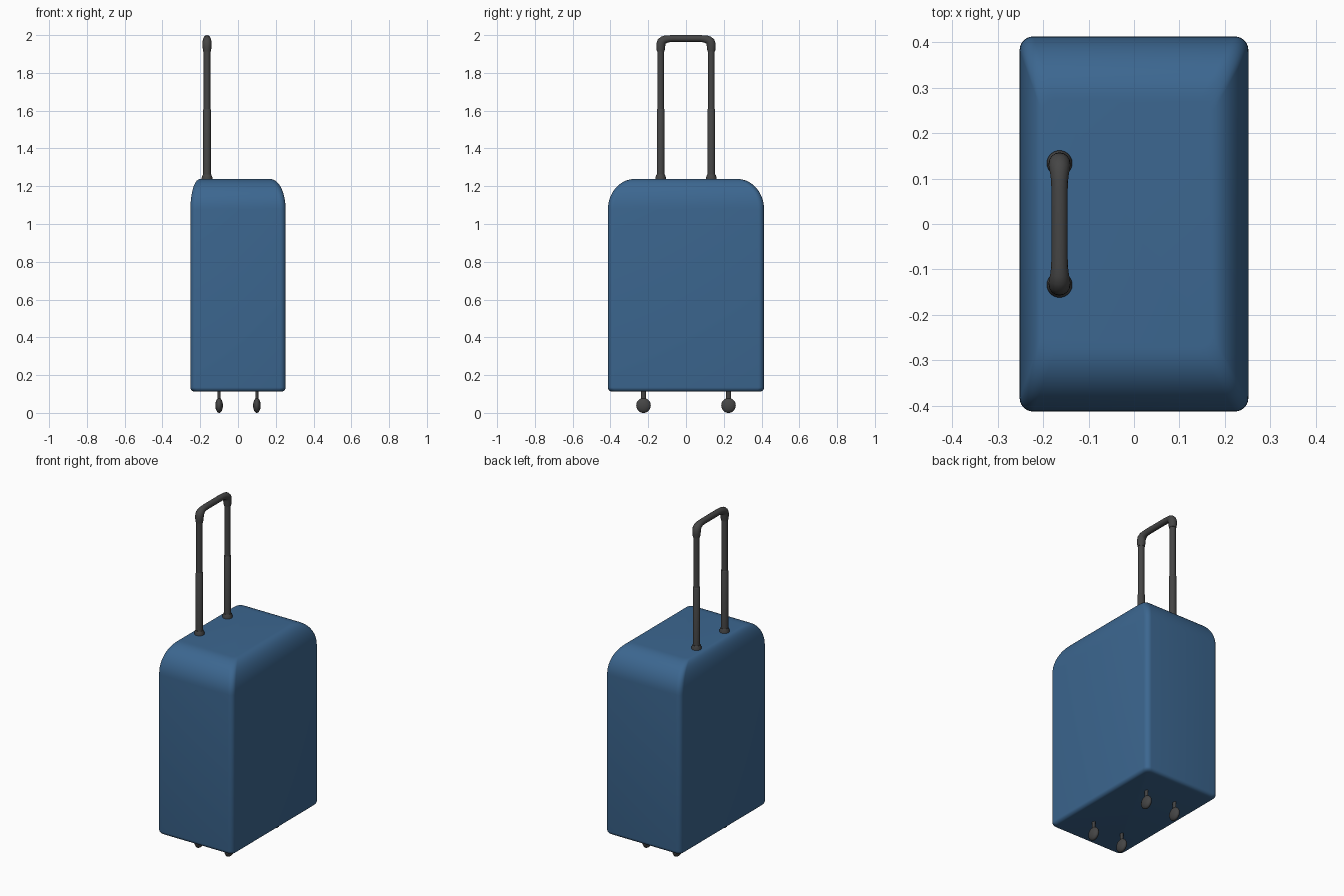
import bpy, bmesh, math

if "Cube" in bpy.data.objects:
    bpy.data.objects.remove(bpy.data.objects["Cube"])

def material(name, rgb):
    m = bpy.data.materials.new(name)
    m.diffuse_color = (*rgb, 1)
    m.use_nodes = True
    m.node_tree.nodes["Principled BSDF"].inputs["Base Color"].default_value = m.diffuse_color
    return m

BLUE = material("blue_shell", (0.045, 0.135, 0.28))
DARK = material("dark_grey", (0.06, 0.06, 0.06))

def finish(ob, mat, angle=40):
    ob.data.materials.clear()
    ob.data.materials.append(mat)
    bpy.ops.object.select_all(action='DESELECT')
    ob.select_set(True)
    bpy.context.view_layer.objects.active = ob
    bpy.ops.object.shade_smooth_by_angle(angle=math.radians(angle))

def loft(name, rings, mat):
    """Skin a stack of closed rings and cap both ends."""
    bm = bmesh.new()
    vs = [[bm.verts.new(p) for p in r] for r in rings]
    n = len(rings[0])
    for a, b in zip(vs, vs[1:]):
        for i in range(n):
            j = (i + 1) % n
            bm.faces.new((a[i], a[j], b[j], b[i]))
    bm.faces.new(vs[0][::-1])
    bm.faces.new(vs[-1])
    bmesh.ops.recalc_face_normals(bm, faces=bm.faces)
    me = bpy.data.meshes.new(name)
    bm.to_mesh(me)
    bm.free()
    ob = bpy.data.objects.new(name, me)
    bpy.context.collection.objects.link(ob)
    finish(ob, mat)

def lathe(name, x, y, profile, n=24):
    """Turned part on a vertical axis from (radius, z) points."""
    loft(name, [[(x + r * math.cos(2 * math.pi * k / n), y + r * math.sin(2 * math.pi * k / n), z)
                 for k in range(n)] for r, z in profile], DARK)

def rounded_rect(x0, x1, hy, z, r=0.03, seg=6):
    pts = []
    for cx, cy, a0 in ((x1 - r, hy - r, 0), (x0 + r, hy - r, 90),
                       (x0 + r, r - hy, 180), (x1 - r, r - hy, 270)):
        for k in range(seg + 1):
            a = math.radians(a0 + 90 * k / seg)
            pts.append((cx + r * math.cos(a), cy + r * math.sin(a), z))
    return pts

# Shell: small bottom rounding, large elliptical shoulders (uneven front to back)
W, D, LOW, HIGH = 0.252, 0.413, 0.113, 1.238
rings = []
for k in range(6):
    a = math.radians(90 * k / 5)
    i = 0.022 * (1 - math.sin(a))
    rings.append(rounded_rect(-W + i, W - i, D - i, LOW + 0.022 * (1 - math.cos(a))))
for k in range(15):
    a = math.radians(90 * k / 14)
    i = 1 - math.cos(a)
    rings.append(rounded_rect(-W + 0.05 * i, W - 0.08 * i, D - 0.14 * i,
                              HIGH - 0.16 * (1 - math.sin(a))))
loft("suitcase_shell", rings, BLUE)

# Telescopic handle posts with collars
HX, HY = -0.164, 0.134
for s, side in ((-1, "left"), (1, "right")):
    lathe(side + "_collar", HX, s * HY, [(0.028, 1.225), (0.028, 1.247), (0.022, 1.262)])
    lathe(side + "_outer_tube", HX, s * HY, [(0.0205, 1.23), (0.0205, 1.605), (0.018, 1.61)])
    lathe(side + "_inner_tube", HX, s * HY, [(0.0175, 1.6), (0.0175, 1.93)])

# Grip: a bent tube that swells at the corners
half = [(HY, 1.912, .020), (HY, 1.935, .0235), (HY - .001, 1.952, .024), (HY - .005, 1.964, .024),
        (HY - .013, 1.972, .0225), (HY - .024, 1.977, .0205), (HY - .04, 1.980, .0185),
        (HY - .06, 1.982, .018)]
path = [(-y, z, r) for y, z, r in half] + half[::-1]
cu = bpy.data.curves.new("grip", 'CURVE')
cu.dimensions = '3D'
cu.bevel_depth = 1
cu.bevel_resolution = 6
cu.use_fill_caps = True
sp = cu.splines.new('POLY')
sp.points.add(len(path) - 1)
for p, (y, z, r) in zip(sp.points, path):
    p.co = (HX, y, z, 1)
    p.radius = r
grip = bpy.data.objects.new("handle_grip", cu)
bpy.context.collection.objects.link(grip)
bpy.ops.object.select_all(action='DESELECT')
grip.select_set(True)
bpy.context.view_layer.objects.active = grip
bpy.ops.object.convert(target='MESH')
finish(bpy.context.object, DARK)

# Four lens-shaped castors on short stems
for x in (-0.1, 0.1):
    for y in (-0.225, 0.225):
        bpy.ops.mesh.primitive_uv_sphere_add(segments=24, ring_count=16, radius=1, location=(x, y, 0.0395))
        wheel = bpy.context.object
        wheel.name = "wheel"
        wheel.scale = (0.02, 0.0385, 0.0395)
        finish(wheel, DARK)
        bpy.ops.mesh.primitive_cylinder_add(vertices=16, radius=1, depth=0.06, location=(x, y, 0.095))
        stem = bpy.context.object
        stem.name = "wheel_stem"
        stem.scale = (0.0075, 0.0125, 1)
        finish(stem, DARK)
